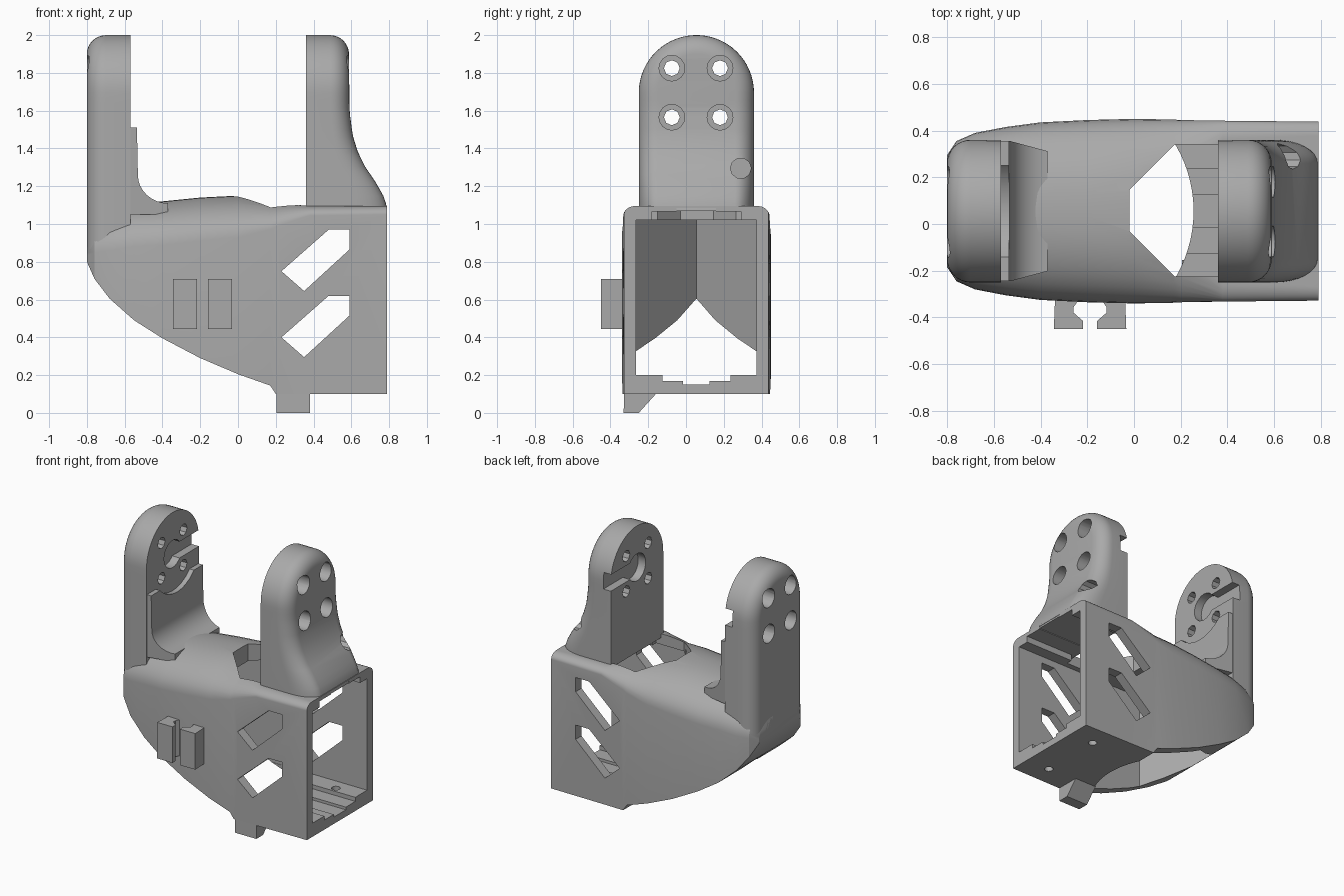
import bpy, bmesh
from math import pi, sin, cos, sqrt, radians
from mathutils import Matrix, Vector

if "Cube" in bpy.data.objects:
    bpy.data.objects.remove(bpy.data.objects["Cube"])

CY = 0.055          # centre plane of the bracket
ARM_Z = 1.695       # centre height of the rounded arm heads

grey = bpy.data.materials.new("plain grey")
grey.use_nodes = True
grey.diffuse_color = (0.4, 0.4, 0.4, 1)
grey.node_tree.nodes["Principled BSDF"].inputs["Base Color"].default_value = (0.4, 0.4, 0.4, 1)


def finish(name, bm):
    bmesh.ops.recalc_face_normals(bm, faces=bm.faces)
    mesh = bpy.data.meshes.new(name)
    bm.to_mesh(mesh)
    bm.free()
    mesh.materials.append(grey)
    ob = bpy.data.objects.new(name, mesh)
    bpy.context.collection.objects.link(ob)
    return ob


def prism(name, pts, axis, lo, hi):
    """Extrude a flat outline along one axis."""
    place = {"x": lambda a, b, c: (c, a, b),
             "y": lambda a, b, c: (a, c, b),
             "z": lambda a, b, c: (a, b, c)}[axis]
    bm = bmesh.new()
    low = [bm.verts.new(place(a, b, lo)) for a, b in pts]
    high = [bm.verts.new(place(a, b, hi)) for a, b in pts]
    bm.faces.new(low)
    bm.faces.new(high)
    for i in range(len(pts)):
        j = (i + 1) % len(pts)
        bm.faces.new((low[i], low[j], high[j], high[i]))
    return finish(name, bm)


def rect(a0, a1, b0, b1):
    return [(a0, b0), (a1, b0), (a1, b1), (a0, b1)]


def circle(a, b, r, n=24):
    return [(a + r * cos(2 * pi * i / n), b + r * sin(2 * pi * i / n)) for i in range(n)]


def cut(ob, cutters):
    for c in cutters:
        c.hide_render = True
        mod = ob.modifiers.new("cut", "BOOLEAN")
        mod.operation, mod.solver, mod.object = "DIFFERENCE", "EXACT", c
        bpy.context.view_layer.objects.active = ob
        bpy.ops.object.modifier_apply(modifier=mod.name)


def smooth(ob, angle=32):
    bpy.ops.object.select_all(action="DESELECT")
    ob.select_set(True)
    bpy.context.view_layer.objects.active = ob
    bpy.ops.object.shade_smooth_by_angle(angle=radians(angle))


def interp(table, t):
    """Smooth lookup of rows keyed by their first value."""
    for i in range(len(table) - 1):
        p, q = table[i], table[i + 1]
        if t <= q[0]:
            f = max(0, (t - p[0]) / (q[0] - p[0]))
            return [a + (b - a) * f for a, b in zip(p[1:], q[1:])]
    return list(table[-1][1:])


# Body: cross-sections as x, bottom, crown, half width, shoulder width, shoulder height
SECTIONS = [
    (-0.80, 0.80, 0.95, 0.24, 0.20, 0.12),
    (-0.76, 0.71, 1.03, 0.30, 0.26, 0.18),
    (-0.68, 0.605, 1.08, 0.335, 0.31, 0.22),
    (-0.55, 0.49, 1.11, 0.36, 0.34, 0.23),
    (-0.40, 0.395, 1.12, 0.38, 0.36, 0.23),
    (-0.20, 0.29, 1.14, 0.39, 0.37, 0.23),
    (0.00, 0.205, 1.15, 0.395, 0.36, 0.22),
    (0.17, 0.145, 1.12, 0.392, 0.3, 0.15),
    (0.20, 0.10, 1.115, 0.39, 0.26, 0.13),
    (0.38, 0.10, 1.095, 0.387, 0.08, 0.05),
    (0.79, 0.10, 1.095, 0.383, 0.06, 0.045),
]


def section(x, bottom, crown, w, ry, rz, n=10):
    half = [(w, bottom)]
    for i in range(n + 1):
        a = pi / 2 * i / n
        half.append((w - ry + ry * cos(a), crown - rz + rz * sin(a)))
    return [(x, CY + y, z) for y, z in half] + [(x, CY - y, z) for y, z in reversed(half)]


bm = bmesh.new()
rings = [[bm.verts.new(p) for p in section(*row)] for row in SECTIONS]
for r, s in zip(rings, rings[1:]):
    for i in range(len(r)):
        j = (i + 1) % len(r)
        bm.faces.new((r[i], r[j], s[j], s[i]))
bm.faces.new(rings[0])
bm.faces.new(rings[-1])
body = finish("body", bm)

# Cavity with a pointed end, open to the right and through the belly
cavity = prism("cavity_cutter", [(1, -0.265), (-0.27, -0.265), (-0.68, CY),
                                 (-0.27, 0.372), (1, 0.372)], "z", 0.2, 1.02)
belly_arc = [(-0.305 + 0.56 * cos(a), CY + 0.56 * sin(a))
             for a in [radians(-34 + 68 * i / 16) for i in range(17)]]
belly = prism("belly_cutter", belly_arc + [(-0.27, 0.372), (-0.68, CY), (-0.27, -0.265)],
              "z", -0.1, 0.6)
# Stepped channels in floor and ceiling
channels = [prism("channel_cutter", rect(CY - w, CY + w, lo, hi), "x", 0.1, 1)
            for w, lo, hi in [(0.18, 0.17, 0.3), (0.07, 0.15, 0.3),
                              (0.235, 0.9, 1.065), (0.105, 0.9, 1.085)]]
top_hole = prism("top_hole_cutter", [(-0.02, -0.03), (0.175, -0.225), (0.4, -0.225), (0.4, 0.34),
                                     (0.175, 0.34), (-0.02, 0.145)], "z", 0.9, 1.4)
windows = [prism("window_cutter", [(0.23, 0.75 - d), (0.48, 0.97 - d), (0.59, 0.97 - d),
                                   (0.59, 0.865 - d), (0.35, 0.645 - d)], "y", -1, 1)
           for d in (0, 0.35)]
screws = [prism("screw_cutter", circle(0.6, y, 0.03, 12), "z", 0, 0.3) for y in (-0.18, 0.28)]
cut(body, [cavity, belly, *channels, top_hole, *windows, *screws])
smooth(body)


def arm(name, inner, outer, z0, flare=None, r=0.1, h=0.305):
    """Round-headed arm with a filleted outer rim; flare moves the outer face by height."""
    bm = bmesh.new()
    steps = [(inner, 0)] + [(outer + (inner - outer) / abs(inner - outer) * r * (1 - sin(a)),
                             r * (1 - cos(a))) for a in [pi / 2 * i / 8 for i in range(9)]]
    rings = []
    for x, inset in steps:
        side = [(h - inset, z0 + (ARM_Z - z0) * i / 16) for i in range(16)]
        head = [((h - inset) * cos(pi * i / 31), ARM_Z + (h - inset) * sin(pi * i / 31))
                for i in range(32)]
        ring = side + head + [(-y, z) for y, z in reversed(side)]
        rings.append([bm.verts.new((inner + (x - inner) * (flare(z) if flare else 1), CY + y, z))
                      for y, z in ring])
    n = len(rings[0])
    for p, q in zip(rings, rings[1:]):
        for i in range(n):
            j = (i + 1) % n
            bm.faces.new((p[i], p[j], q[j], q[i]))
    for ring in (rings[0], rings[-1]):
        for i in range(n // 2 - 1):
            bm.faces.new((ring[i], ring[i + 1], ring[n - 2 - i], ring[n - 1 - i]))
    return finish(name, bm)


FLARE = [(1.07, 0.79), (1.13, 0.78), (1.22, 0.73), (1.30, 0.675), (1.38, 0.635),
         (1.47, 0.607), (1.6, 0.59), (2, 0.587)]
right_arm = arm("flared_arm", 0.36, 0.59, 1.07,
                lambda z: (interp(FLARE, z)[0] - 0.36) / 0.23)
left_arm = arm("straight_arm", -0.57, -0.8, 0.86)


def arm_cutters(inner, sign):
    """Screw holes with counterbores, and the keyed recess in the inner face."""
    out = []
    for y in (CY - 0.13, CY + 0.125):
        for z in (1.565, 1.825):
            out.append(prism("hole_cutter", circle(y, z, 0.042, 8), "x", inner - 0.5, inner + 0.5))
            ends = sorted((inner + sign * 0.08, inner + sign * 0.6))
            out.append(prism("counterbore_cutter", circle(y, z, 0.068, 16), "x", *ends))
    ends = sorted((inner - sign * 0.1, inner + sign * 0.06))
    out.append(prism("hub_cutter", circle(CY, ARM_Z, 0.1), "x", *ends))
    out.append(prism("slot_cutter", rect(CY, 0.5, ARM_Z - 0.06, ARM_Z + 0.06), "x", *ends))
    return out


# Cable notch in the flare
notch = prism("notch_cutter", circle(0.29, 1.295, 0.055, 10), "x", 0.5, 0.9)
cut(right_arm, arm_cutters(0.36, 1) + [notch])
cut(left_arm, arm_cutters(-0.57, -1) + [cavity])
smooth(right_arm)
smooth(left_arm)

# Raised pad on the straight arm, blended into the body top
blend = [(-0.53 + 0.16 * (1 - cos(a)), 1.26 - 0.15 * sin(a))
         for a in [pi / 2 * i / 8 for i in range(9)]]
pad = prism("arm_pad", [(-0.58, 1.05), (-0.58, 1.51), (-0.535, 1.51)] + blend + [(-0.37, 1.05)],
            "y", CY - 0.3, CY + 0.3)
cut(pad, [prism("pad_round_cutter", circle(CY, ARM_Z, 0.27, 32), "x", -0.57, -0.3)])
# Taper the foot of the blend so that it sinks into the rounded body
for v in pad.data.vertices:
    if v.co.z < 1.25:
        v.co.y = CY + (v.co.y - CY) * (1 - 0.9 * max(0, v.co.x + 0.53))
smooth(pad)

# Pair of hooked clips on the front wall
for name, s in (("clip_right", -1), ("clip_left", 1)):
    hook = [(0.15, -0.32), (0.155, -0.45), (0.03, -0.45), (0.03, -0.415), (0.07, -0.38),
            (0.07, -0.355), (0.045, -0.32)]
    prism(name, [(-0.188 + s * x, y) for x, y in hook], "z", 0.445, 0.71)

# Wedge foot under the floor
prism("foot", [(-0.33, 0), (-0.25, 0), (-0.155, 0.105), (-0.328, 0.105)], "x", 0.205, 0.38)

for ob in [o for o in bpy.data.objects if "_cutter" in o.name]:
    bpy.data.objects.remove(ob)
